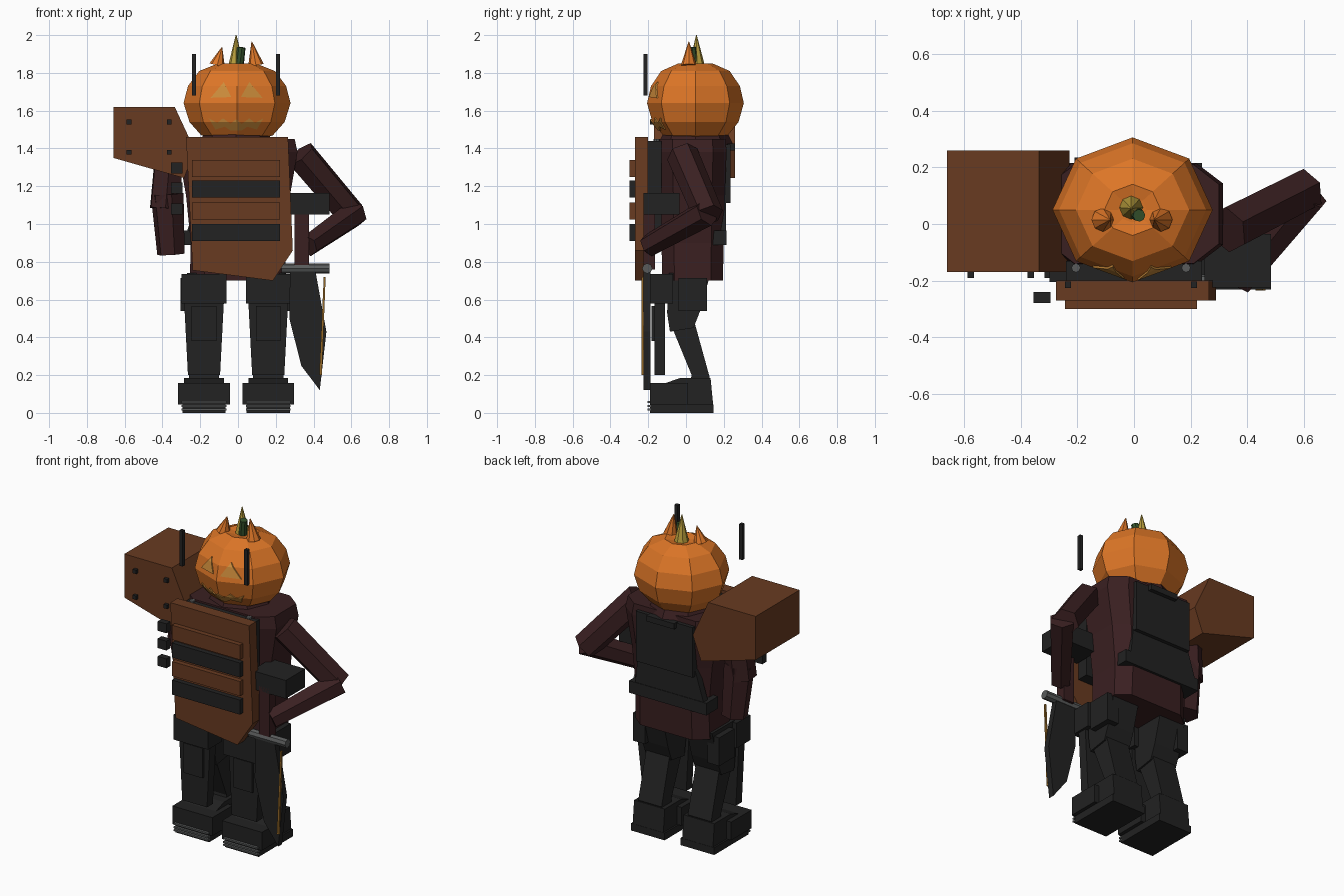
import bpy, bmesh, math
from mathutils import Vector, Matrix

if "Cube" in bpy.data.objects:
    bpy.data.objects.remove(bpy.data.objects["Cube"])


def material(name, rgb):
    m = bpy.data.materials.new(name)
    m.use_nodes = True
    m.diffuse_color = (*rgb, 1)
    m.node_tree.nodes["Principled BSDF"].inputs["Base Color"].default_value = (*rgb, 1)
    return m


ORANGE = material("pumpkin orange", (0.72, 0.18, 0.02))
BROWN = material("leather brown", (0.14, 0.043, 0.015))
BLACK = material("charcoal", (0.016, 0.016, 0.016))
MAROON = material("dark maroon", (0.042, 0.014, 0.015))
GREY = material("steel grey", (0.10, 0.105, 0.105))
AMBER = material("glowing amber", (0.62, 0.27, 0.045))
YELLOW = material("horn yellow", (0.48, 0.34, 0.045))
GREEN = material("stem green", (0.035, 0.085, 0.025))
GOLD = material("gold trim", (0.30, 0.14, 0.02))
CX = -0.01  # mirror plane of the body


def finish(name, bm, mat):
    bmesh.ops.recalc_face_normals(bm, faces=bm.faces)
    mesh = bpy.data.meshes.new(name)
    bm.to_mesh(mesh)
    bm.free()
    mesh.materials.append(mat)
    obj = bpy.data.objects.new(name, mesh)
    bpy.context.collection.objects.link(obj)
    return obj


def loft(name, rings, mat):
    """Skin a list of equal-length point rings and cap both ends."""
    bm = bmesh.new()
    loops = [[bm.verts.new(p) for p in ring] for ring in rings]
    n = len(loops[0])
    for a, b in zip(loops, loops[1:]):
        for i in range(n):
            j = (i + 1) % n
            bm.faces.new((a[i], a[j], b[j], b[i]))
    bm.faces.new(loops[0])
    bm.faces.new(loops[-1])
    return finish(name, bm, mat)


def prism(name, outline, y0, y1, mat):
    """Front outline in x, z pushed along y."""
    return loft(name, [[(x, y, z) for x, z in outline] for y in (y0, y1)], mat)


def box(name, x, y, z, mat):
    return prism(name, [(x[0], z[0]), (x[1], z[0]), (x[1], z[1]), (x[0], z[1])], *y, mat)


def side_prism(name, outline, x0, x1, mat):
    """Side outline in y, z pushed along x."""
    return loft(name, [[(x, y, z) for y, z in outline] for x in (x0, x1)], mat)


def limb(name, a, b, r0, r1, mat, sides=6):
    a, b = Vector(a), Vector(b)
    bm = bmesh.new()
    spin = (b - a).to_track_quat('Z', 'Y').to_matrix().to_4x4()
    bmesh.ops.create_cone(bm, cap_ends=True, segments=sides, radius1=r0, radius2=r1,
                          depth=(b - a).length,
                          matrix=Matrix.Translation((a + b) / 2) @ spin)
    return finish(name, bm, mat)


def ellipse(cx, cy, z, rx, ry, n=8, turn=0.0):
    return [(cx + rx * math.cos(math.tau * (i + turn) / n),
             cy + ry * math.sin(math.tau * (i + turn) / n), z) for i in range(n)]


# Pumpkin head
HEAD = [(1.44, 0.10), (1.47, 0.19), (1.54, 0.252), (1.64, 0.283),
        (1.73, 0.26), (1.81, 0.20), (1.85, 0.10), (1.84, 0.05)]


def pumpkin(name, grow, mat):
    return loft(name, [ellipse(-0.005, 0.05, z, r + grow, (r + grow) * 0.905)
                       for z, r in HEAD], mat)


pumpkin("pumpkin_head", 0, ORANGE)

# Carved face: outlines trimmed to a shell just outside the head
shell = pumpkin("face_shell", 0.008, AMBER)
shell.hide_render = True
top = [(-0.155, 1.56), (-0.11, 1.535), (-0.08, 1.56), (-0.04, 1.53), (-0.01, 1.555),
       (0.02, 1.53), (0.06, 1.56), (0.09, 1.535), (0.135, 1.56)]
bottom = [(0.10, 1.50), (0.05, 1.515), (0.02, 1.495), (-0.04, 1.495), (-0.07, 1.515), (-0.12, 1.50)]
face = {"mouth": top + bottom,
        "right_eye": [(-0.145, 1.668), (-0.035, 1.672), (-0.075, 1.752)],
        "left_eye": [(0.015, 1.672), (0.13, 1.668), (0.06, 1.752)]}
for name, outline in face.items():
    part = prism(name, outline, -0.4, -0.08, AMBER)
    cut = part.modifiers.new("trim", 'BOOLEAN')
    cut.operation, cut.object, cut.solver = 'INTERSECT', shell, 'EXACT'
    bpy.context.view_layer.objects.active = part
    bpy.ops.object.modifier_apply(modifier="trim")
bpy.data.objects.remove(shell)

# Crown horns, stem and antennae
limb("right_horn", (-0.11, 0.015, 1.84), (-0.085, 0.015, 1.935), 0.042, 0.002, ORANGE, 8)
limb("left_horn", (0.095, 0.015, 1.84), (0.073, 0.015, 1.965), 0.042, 0.002, ORANGE, 8)
limb("centre_horn", (-0.01, 0.058, 1.83), (-0.01, 0.055, 2.0), 0.044, 0.002, YELLOW, 8)
limb("stem", (0.005, 0.04, 1.83), (0.018, 0.03, 1.935), 0.025, 0.022, GREEN, 8)
for side, x in (("right", -0.233), ("left", 0.212)):
    box(side + "_antenna", (x - 0.011, x + 0.011), (-0.226, -0.204), (1.68, 1.9), BLACK)
    limb(side + "_chest_bolt", (x + 0.028 * (1 if x < 0 else -1), -0.155, 1.33),
         (x + 0.028 * (1 if x < 0 else -1), -0.155, 1.45), 0.016, 0.016, GREY, 8)

# Torso
body = [(0.70, 0.255, 0.16), (0.90, 0.25, 0.165), (1.15, 0.275, 0.17),
        (1.38, 0.315, 0.18), (1.45, 0.30, 0.175)]
loft("coat", [[(sx * k * 1.0 + 0.0, 0.035 + ry * m, z) for sx, k, m in
               ((rx, 1, -0.6), (rx, 1, 0.6), (rx, 0.7, 1), (rx, -0.7, 1),
                (rx, -1, 0.6), (rx, -1, -0.6), (rx, -0.7, -1), (rx, 0.7, -1))]
              for z, rx, ry in body], MAROON)
limb("collar", (CX, 0.05, 1.42), (CX, 0.05, 1.48), 0.2, 0.17, MAROON, 8)
box("chest_vest", (-0.24, 0.24), (-0.20, -0.13), (0.95, 1.44), BLACK)

# Chest plate with slats
prism("chest_plate", [(-0.275, 1.46), (0.265, 1.46), (0.29, 0.86), (0.185, 0.70), (-0.24, 0.755)],
      -0.27, -0.20, BROWN)
for i, z in enumerate((1.25, 1.14, 1.025, 0.91)):
    box("chest_slat_%d" % (i + 1), (-0.243, 0.223), (-0.30, -0.26), (z, z + 0.09),
        BLACK if i % 2 else BROWN)

# Backpack and belt
box("backpack", (-0.21, 0.18), (0.19, 0.235), (1.11, 1.42), BLACK)
box("backpack_handle", (-0.10, 0.09), (0.22, 0.26), (1.39, 1.425), BLACK)
prism("backpack_base", [(-0.21, 1.15), (0.18, 1.15), (0.20, 0.96), (-0.27, 0.96)], 0.17, 0.212, BLACK)
box("belt", (-0.29, 0.24), (0.10, 0.215), (0.89, 0.965), BLACK)

# Shoulder guard and its rivets
prism("shoulder_guard", [(-0.66, 1.62), (-0.335, 1.62), (-0.228, 1.39), (-0.285, 1.243), (-0.66, 1.35)],
      -0.17, 0.26, BROWN)
for x in (-0.577, -0.365):
    for z in (1.54, 1.38):
        box("guard_rivet", (x - 0.012, x + 0.012), (-0.19, -0.165), (z - 0.012, z + 0.012), BLACK)
for z in (1.297, 1.19, 1.08):
    box("ammo_block", (-0.355, -0.295), (-0.28, -0.24), (z - 0.029, z + 0.029), BLACK)

# Arms
limb("right_upper_arm", (-0.36, 0.03, 1.40), (-0.39, 0.01, 1.08), 0.085, 0.085, MAROON)
limb("right_forearm", (-0.375, 0.01, 1.16), (-0.355, 0.03, 0.84), 0.09, 0.075, MAROON)
limb("left_upper_arm", (0.33, -0.02, 1.37), (0.605, 0.12, 1.045), 0.085, 0.08, MAROON)
limb("left_forearm", (0.62, 0.11, 1.06), (0.37, -0.20, 0.885), 0.075, 0.06, MAROON)
box("forearm_box", (0.25, 0.485), (-0.225, -0.035), (1.05, 1.163), BLACK)

# Sword
box("sword_grip", (0.30, 0.375), (-0.225, -0.165), (0.76, 1.08), MAROON)
limb("sword_guard", (0.23, -0.205, 0.765), (0.485, -0.205, 0.765), 0.027, 0.027, GREY, 8)
prism("sword_blade", [(0.275, 0.75), (0.41, 0.75), (0.468, 0.43), (0.433, 0.12), (0.335, 0.25), (0.272, 0.5)],
      -0.225, -0.188, BLACK)
prism("sword_edge", [(0.454, 0.72), (0.464, 0.72), (0.444, 0.20), (0.430, 0.20)], -0.235, -0.224, GOLD)

# Legs and boots, built on both sides of the body
for side, s in (("right", -1), ("left", 1)):
    c = CX + s * 0.17

    def span(half, shift=0.0):
        return (c + s * shift - half, c + s * shift + half)

    side_prism(side + "_thigh", [(-0.09, 0.74), (0.13, 0.74), (0.075, 0.54), (0.04, 0.45), (-0.085, 0.43),
                                 (-0.10, 0.53)], *span(0.09), BLACK)
    side_prism(side + "_shin", [(-0.085, 0.48), (0.045, 0.48), (0.125, 0.19), (0.11, 0.15), (0.02, 0.15),
                                (0.03, 0.20)], *span(0.08), BLACK)
    box(side + "_hip_guard", span(0.118), (-0.205, -0.07), (0.58, 0.735), BLACK)
    box(side + "_hip_pouch", span(0.04, 0.085), (-0.04, 0.11), (0.54, 0.715), BLACK)
    prism(side + "_shin_guard", [(c - 0.105, 0.585), (c + 0.105, 0.585), (c + 0.085, 0.2), (c - 0.085, 0.2)],
          -0.168, -0.11, BLACK)
    box(side + "_knee_pad", span(0.065), (-0.182, -0.16), (0.38, 0.565), BLACK)
    # Boot: heel block, wide toe cap, sole and tread strips
    side_prism(side + "_boot", [(-0.16, 0.03), (0.145, 0.03), (0.13, 0.185), (-0.03, 0.185), (-0.16, 0.14)],
               *span(0.105), BLACK)
    box(side + "_toe_cap", span(0.137), (-0.19, 0.01), (0.045, 0.158), BLACK)
    box(side + "_sole", span(0.115), (-0.19, 0.145), (0, 0.045), BLACK)
    for z in (0.018, 0.036, 0.058):
        box(side + "_tread", span(0.118), (-0.205, -0.185), (z - 0.005, z + 0.005), GREY)
